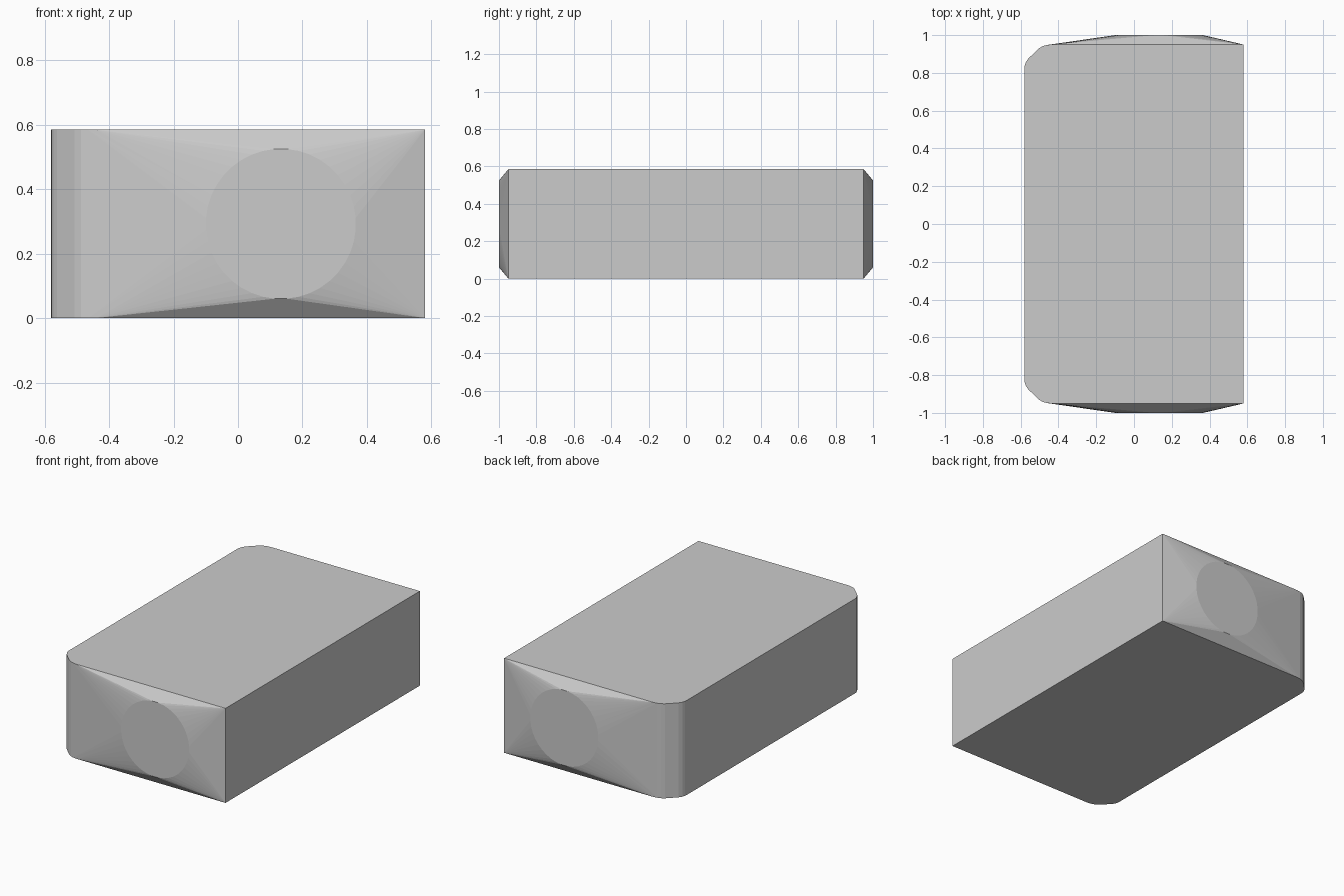
import bpy, bmesh, math

if "Cube" in bpy.data.objects:
    bpy.data.objects.remove(bpy.data.objects["Cube"])

H = 0.585
END = 0.95        # y where the straight body stops
DISC_X, DISC_R, SIDES = 0.133, 0.233, 40

# Half outline of the body seen from above: sharp right corner, softened left bevel
outline = [(0.58, END), (-0.44, END), (-0.465, 0.947), (-0.487, 0.94),
           (-0.507, 0.927), (-0.561, 0.874), (-0.573, 0.855),
           (-0.579, 0.837), (-0.58, 0.815)]

bm = bmesh.new()
for side in (-1, 1):
    # body outline at bottom and top
    for x, y in outline:
        for z in (0, H):
            bm.verts.new((x, side * y, z))
    # round flat on the bulging end
    for i in range(SIDES):
        a = (i + 0.5) * math.tau / SIDES
        bm.verts.new((DISC_X + DISC_R * math.cos(a), side,
                      H / 2 + DISC_R * math.sin(a)))

# Skin everything as one convex block with lofted ends
bmesh.ops.convex_hull(bm, input=bm.verts[:])
bmesh.ops.dissolve_limit(bm, angle_limit=math.radians(0.1),
                         verts=bm.verts[:], edges=bm.edges[:])
bmesh.ops.recalc_face_normals(bm, faces=bm.faces[:])

mesh = bpy.data.meshes.new("block_body")
bm.to_mesh(mesh)
bm.free()
body = bpy.data.objects.new("block_body", mesh)
bpy.context.collection.objects.link(body)
